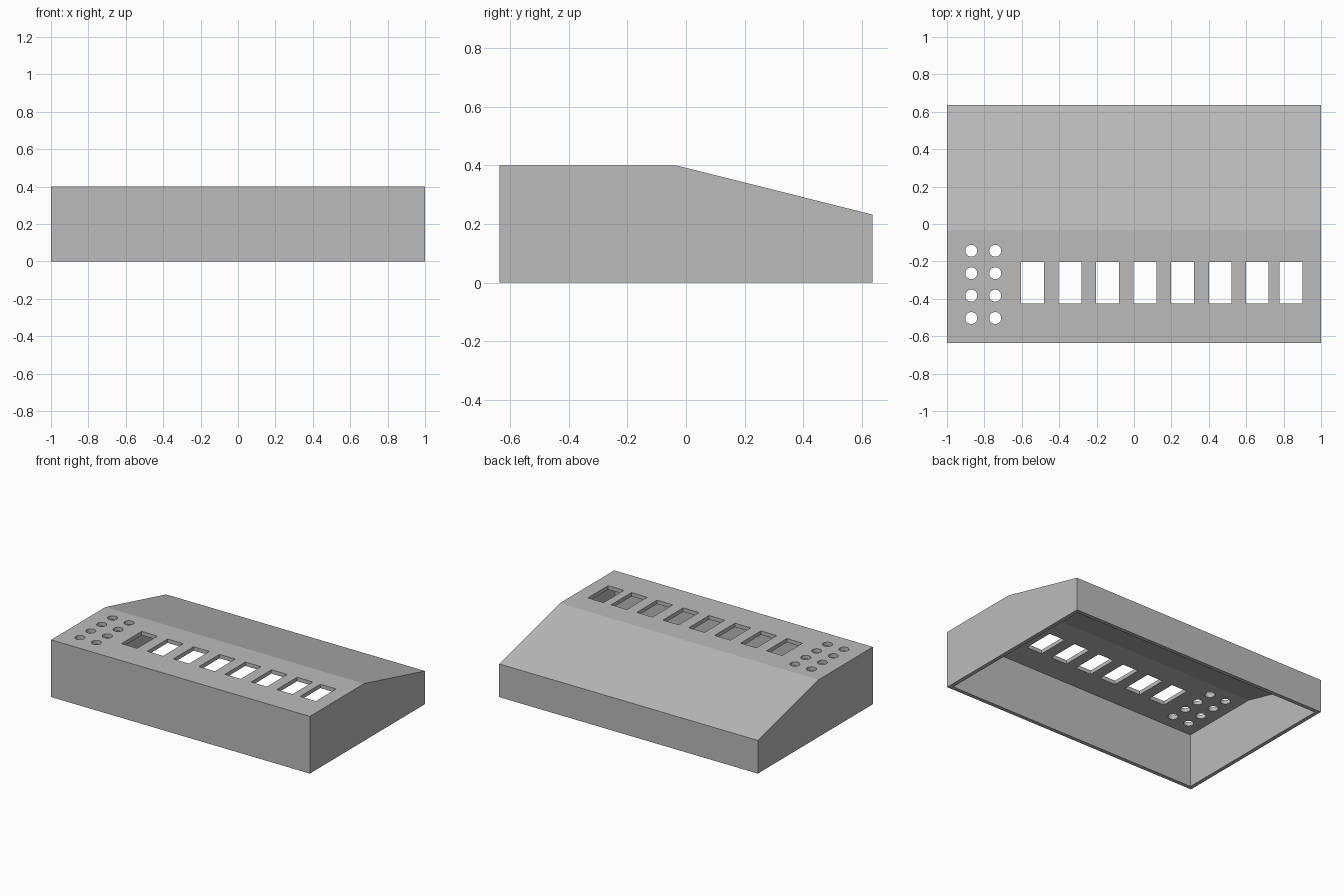
import bpy
import bmesh
from mathutils import Matrix, Vector

cube = bpy.data.objects.get("Cube")
if cube:
    bpy.data.objects.remove(cube, do_unlink=True)

HALF_X, HALF_Y = 1.0, 0.635
TOP, BACK_TOP, CREASE = 0.40, 0.232, -0.035
WALL = 0.027
SLOPE = (TOP - BACK_TOP) / (HALF_Y - CREASE)

grey = bpy.data.materials.new("case grey")
grey.use_nodes = True
colour = (0.5, 0.5, 0.5, 1)
grey.diffuse_color = colour
grey.node_tree.nodes["Principled BSDF"].inputs["Base Color"].default_value = colour


def make_object(name, bm):
    bmesh.ops.recalc_face_normals(bm, faces=bm.faces)
    mesh = bpy.data.meshes.new(name)
    bm.to_mesh(mesh)
    bm.free()
    mesh.materials.append(grey)
    obj = bpy.data.objects.new(name, mesh)
    bpy.context.collection.objects.link(obj)
    return obj


def wedge(name, inset, bottom):
    """Side profile with a flat front top and a sloping back top, extruded along x."""
    x, y, top = HALF_X - inset, HALF_Y - inset, TOP - inset
    crease = CREASE - inset * SLOPE / 2
    profile = [(-y, bottom), (y, bottom), (y, top - SLOPE * (y - crease)),
               (crease, top), (-y, top)]
    bm = bmesh.new()
    face = bm.faces.new([bm.verts.new((-x, py, pz)) for py, pz in profile])
    side = bmesh.ops.extrude_face_region(bm, geom=[face])["geom"]
    verts = [v for v in side if isinstance(v, bmesh.types.BMVert)]
    bmesh.ops.translate(bm, verts=verts, vec=Vector((2 * x, 0, 0)))
    return make_object(name, bm)


def cut(target, cutter):
    """Subtract the cutter, apply the result and drop the cutter."""
    cutter.hide_render = True
    mod = target.modifiers.new("cut", "BOOLEAN")
    mod.operation = "DIFFERENCE"
    mod.solver = "EXACT"
    mod.object = cutter
    bpy.context.view_layer.objects.active = target
    bpy.ops.object.modifier_apply(modifier=mod.name)
    bpy.data.objects.remove(cutter, do_unlink=True)


# Hollow case, open underneath
case = wedge("sloped_case", 0, 0)
cut(case, wedge("cavity_cutter", WALL, -0.1))

# Openings through the flat top
bm = bmesh.new()
for left in (-0.603, -0.403, -0.202, -0.002, 0.198, 0.4, 0.598, 0.778):
    place = Matrix.Translation((left + 0.061, -0.314, TOP)) @ Matrix.Diagonal((0.122, 0.224, 0.2, 1))
    bmesh.ops.create_cube(bm, size=1, matrix=place)
for x in (-0.87, -0.742):
    for row in range(4):
        place = Matrix.Translation((x, -0.143 - 0.12 * row, TOP))
        bmesh.ops.create_cone(bm, cap_ends=True, segments=32, radius1=0.032,
                              radius2=0.032, depth=0.2, matrix=place)
cut(case, make_object("opening_cutter", bm))

# Smooth hole walls, crisp edges
bpy.ops.object.select_all(action="DESELECT")
case.select_set(True)
bpy.context.view_layer.objects.active = case
bpy.ops.object.shade_smooth_by_angle(angle=0.2)
